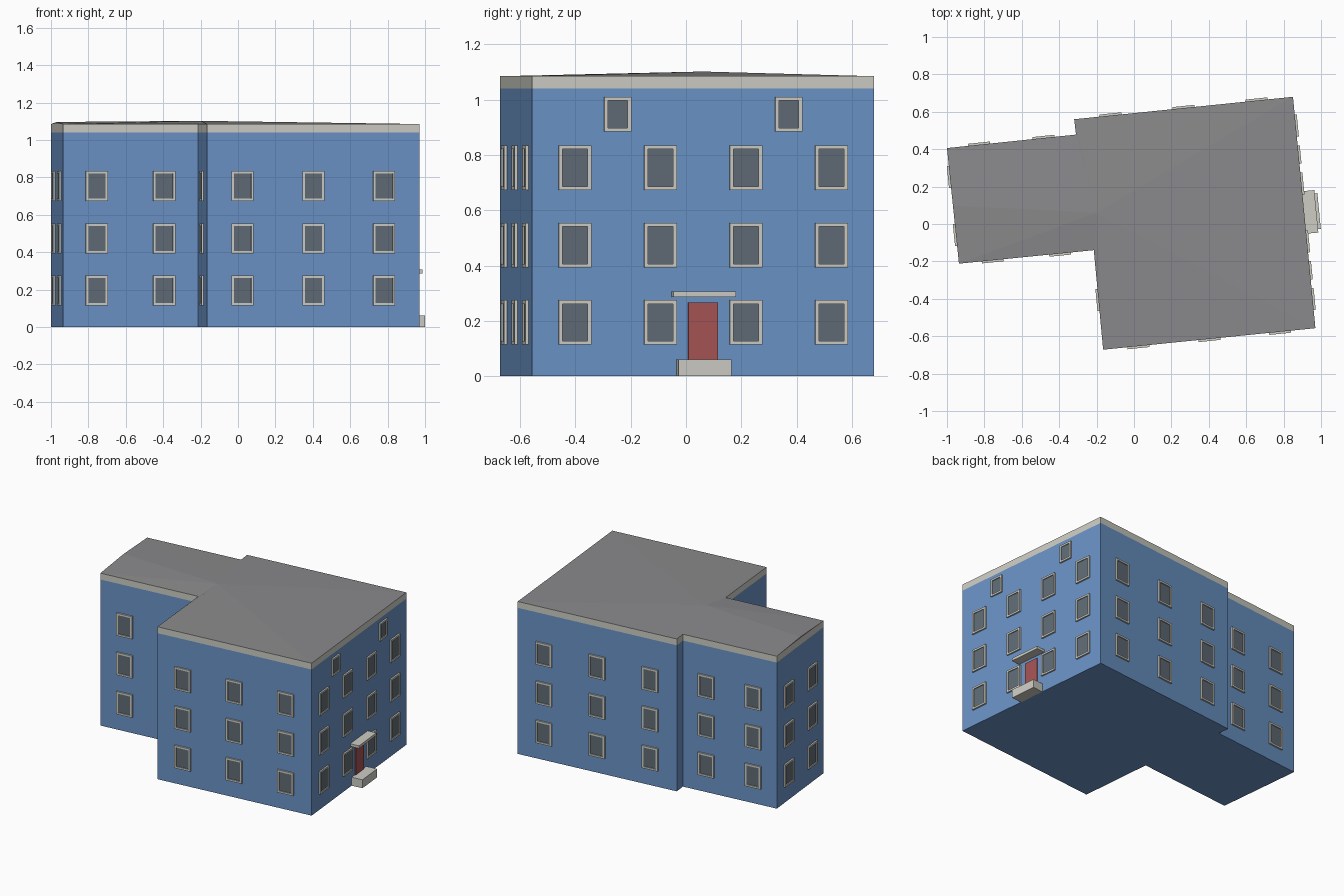
import bpy
import bmesh
from mathutils import Vector, Matrix

if "Cube" in bpy.data.objects:
    bpy.data.objects.remove(bpy.data.objects["Cube"])


def material(name, rgb):
    m = bpy.data.materials.new(name)
    lin = [c / 12.92 if c < 0.04045 else ((c + 0.055) / 1.055) ** 2.4
           for c in (v / 255 for v in rgb)]
    m.diffuse_color = (*lin, 1)
    m.use_nodes = True
    m.node_tree.nodes["Principled BSDF"].inputs["Base Color"].default_value = m.diffuse_color
    return m


BLUE = material("wall blue", (106, 147, 198))
STONE = material("pale stone", (205, 204, 196))
GLASS = material("grey glass", (96, 108, 118))
ROOF = material("roof grey", (138, 138, 140))
RED = material("door red", (166, 84, 84))

# Footprint corners, counter-clockwise
PLAN = [Vector(p) for p in [(-1.0, 0.406), (-0.936, -0.212), (-0.215, -0.14),
                            (-0.165, -0.672), (0.97, -0.557), (0.85, 0.68),
                            (-0.32, 0.56), (-0.31, 0.478)]]
WEST, SOUTH_WING, INNER, SOUTH, EAST, NORTH, STEP_BACK, NORTH_WING = range(8)
BAND_Z, EAVES_Z = 1.04, 1.085


def finish(name, bm, mat):
    mesh = bpy.data.meshes.new(name)
    bm.to_mesh(mesh)
    bm.free()
    mesh.materials.append(mat)
    obj = bpy.data.objects.new(name, mesh)
    bpy.context.collection.objects.link(obj)
    return obj


def wall_strip(bm, z0, z1):
    """Upright faces all round the footprint; returns the lower ring."""
    low = [bm.verts.new((p.x, p.y, z0)) for p in PLAN]
    top = [bm.verts.new((p.x, p.y, z1)) for p in PLAN]
    for i in range(len(PLAN)):
        j = (i + 1) % len(PLAN)
        bm.faces.new((low[i], low[j], top[j], top[i]))
    return low


def wall_box(bm, wall, t, along, z, depth):
    """Box on a wall: t picks the spot, along / z / depth are (min, max)."""
    a, b = PLAN[wall], PLAN[(wall + 1) % len(PLAN)]
    u = (b - a).normalized()
    base = a.lerp(b, t)
    frame = Matrix(((u.x, u.y, 0, base.x), (u.y, -u.x, 0, base.y),
                    (0, 0, 1, 0), (0, 0, 0, 1)))
    spans = (along, depth, z)
    size = Matrix.Diagonal((*[s[1] - s[0] for s in spans], 1))
    mid = Matrix.Translation([(s[0] + s[1]) / 2 for s in spans])
    made = bmesh.ops.create_cube(bm, size=1, matrix=frame @ mid @ size)
    faces = list({f for v in made["verts"] for f in v.link_faces})
    bmesh.ops.recalc_face_normals(bm, faces=faces)


# Walls with floor
bm = bmesh.new()
ring = wall_strip(bm, 0, BAND_Z)
bm.faces.new(ring[::-1])
finish("walls", bm, BLUE)

# Cornice band
bm = bmesh.new()
wall_strip(bm, BAND_Z, EAVES_Z)
finish("cornice", bm, STONE)

# Very shallow roof fanning out from one high point, with a gable on the west end
bm = bmesh.new()
rim = [bm.verts.new((p.x, p.y, EAVES_Z)) for p in PLAN]
west_mid = PLAN[0].lerp(PLAN[1], 0.5)
gable = bm.verts.new((west_mid.x, west_mid.y, 1.096))
peak = bm.verts.new((-0.2, 0.06, 1.102))
bm.faces.new((rim[0], rim[1], gable))
loop = [rim[0], gable] + rim[1:]
for i, v in enumerate(loop):
    bm.faces.new((v, loop[(i + 1) % len(loop)], peak))
finish("roof", bm, ROOF)

# Windows: evenly spaced columns on each wall
frames, panes = bmesh.new(), bmesh.new()


def window(wall, t, w, z0, z1, bar=0.013):
    h = w / 2
    out = (-0.002, 0.011)
    for side in ((-h, -h + bar), (h - bar, h)):
        wall_box(frames, wall, t, side, (z0, z1), out)
    for rail in ((z0, z0 + bar), (z1 - bar, z1)):
        wall_box(frames, wall, t, (-h + bar, h - bar), rail, out)
    wall_box(panes, wall, t, (-h + bar, h - bar), (z0 + bar, z1 - bar), (-0.002, 0.005))


COLUMNS = {WEST: 2, SOUTH_WING: 2, INNER: 1, SOUTH: 3, EAST: 4, NORTH: 3, NORTH_WING: 2}
for wall, n in COLUMNS.items():
    for i in range(n):
        for z0 in (0.114, 0.393, 0.673):
            window(wall, (i + 0.5) / n, 0.118, z0, z0 + 0.161)
# Small attic windows above the entrance
for t in (0.25, 0.75):
    window(EAST, t, 0.098, 0.885, 1.01)
finish("window_frames", frames, STONE)
finish("window_panes", panes, GLASS)

# Entrance: door, doorstep and canopy
for name, along, z, depth, mat in (
        ("door", (-0.054, 0.054), (0.06, 0.266), (-0.002, 0.007), RED),
        ("doorstep", (-0.096, 0.096), (0, 0.06), (-0.002, 0.08), STONE),
        ("door_canopy", (-0.114, 0.114), (0.287, 0.306), (-0.002, 0.065), STONE)):
    bm = bmesh.new()
    wall_box(bm, EAST, 0.5, along, z, depth)
    finish(name, bm, mat)
